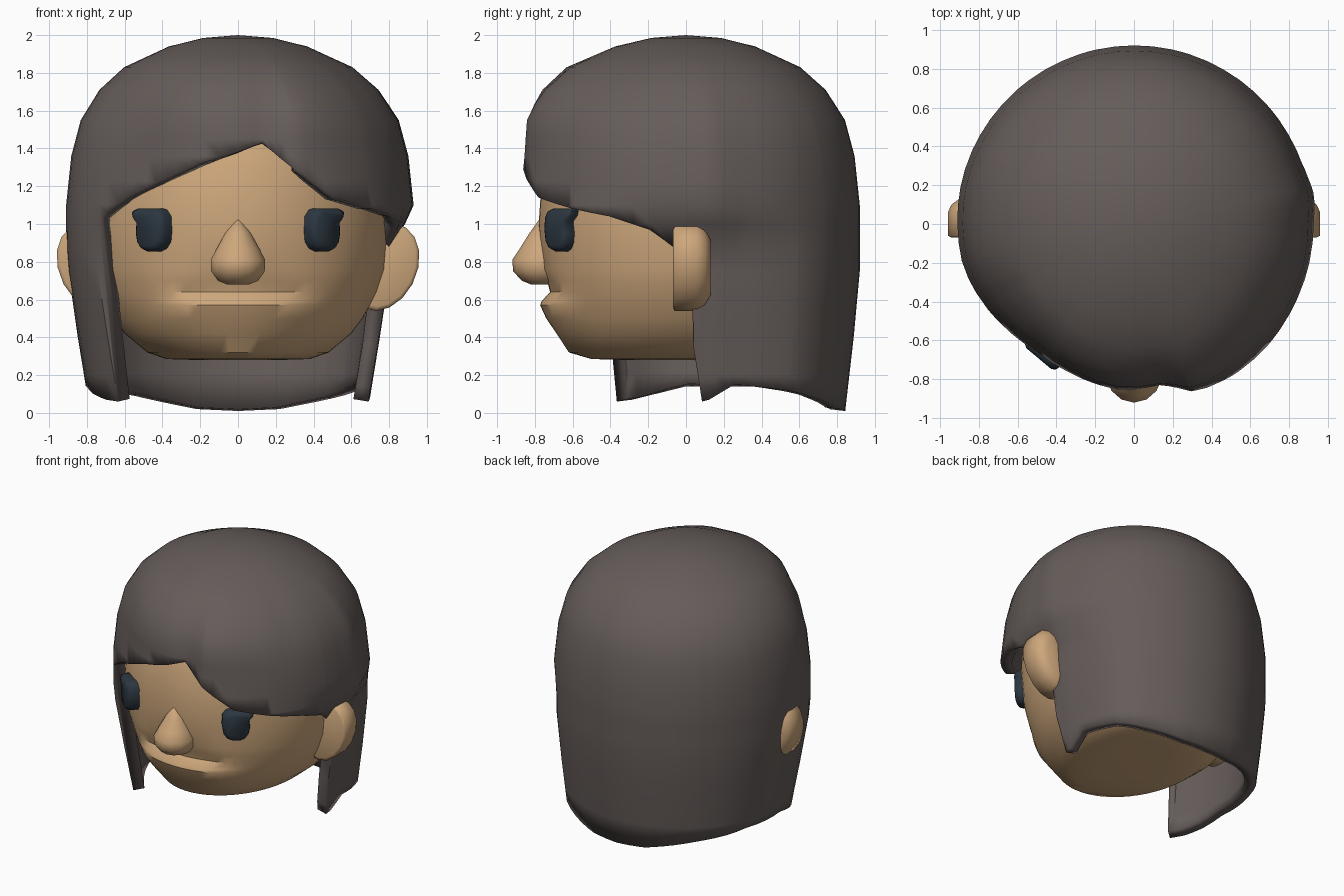
import bpy, bmesh
from math import sin, cos, pi, radians
from mathutils import Vector

cube = bpy.data.objects.get("Cube")
if cube:
    bpy.data.objects.remove(cube)


def material(name, rgb):
    m = bpy.data.materials.new(name)
    m.use_nodes = True
    m.diffuse_color = (*rgb, 1)
    m.node_tree.nodes["Principled BSDF"].inputs["Base Color"].default_value = (*rgb, 1)
    return m


hair_mat = material("dark brown hair", (0.13, 0.108, 0.101))
skin_mat = material("tan skin", (0.61, 0.385, 0.2))
eye_mat = material("blue black eye", (0.025, 0.038, 0.052))


def interp(table, t):
    """Linear lookup in a sorted list of (key, value)."""
    if t <= table[0][0]:
        return table[0][1]
    for (a, u), (b, v) in zip(table, table[1:]):
        if t <= b:
            return u + (v - u) * (t - a) / (b - a)
    return table[-1][1]


def finish(name, bm, mat, angle=40):
    bmesh.ops.remove_doubles(bm, verts=bm.verts, dist=0.0005)
    bmesh.ops.recalc_face_normals(bm, faces=bm.faces)
    me = bpy.data.meshes.new(name)
    bm.to_mesh(me)
    bm.free()
    me.materials.append(mat)
    ob = bpy.data.objects.new(name, me)
    bpy.context.collection.objects.link(ob)
    bpy.ops.object.select_all(action='DESELECT')
    ob.select_set(True)
    bpy.context.view_layer.objects.active = ob
    bpy.ops.object.shade_smooth_by_angle(angle=radians(angle))
    return ob


def loft(name, rings, mat, angle=40):
    """Skin closed rings of points and cap both ends."""
    bm = bmesh.new()
    loops = [[bm.verts.new(p) for p in ring] for ring in rings]
    n = len(loops[0])
    for lo, hi in zip(loops, loops[1:]):
        for i in range(n):
            j = (i + 1) % n
            bm.faces.new((lo[i], lo[j], hi[j], hi[i]))
    bm.faces.new(loops[0])
    bm.faces.new(loops[-1])
    return finish(name, bm, mat, angle)


def ellipse(n, rx, ry):
    return [(rx * sin(2 * pi * i / n), -ry * cos(2 * pi * i / n)) for i in range(n)]


# Head: stacked ellipses, with a sloping ledge over the lip that widens downwards
head_rows = [  # height, half width, half depth, lip push, lip half width
    (0.28, 0.22, 0.3, 0, 1), (0.285, 0.38, 0.5, 0, 1), (0.32, 0.48, 0.62, 0, 1),
    (0.42, 0.6, 0.685, 0, 1), (0.5, 0.66, 0.715, 0.025, 0.5), (0.57, 0.7, 0.735, 0.037, 0.46),
    (0.59, 0.71, 0.74, 0.025, 0.44), (0.64, 0.735, 0.745, -0.025, 0.4),
    (0.7, 0.755, 0.755, -0.02, 0.31), (0.76, 0.775, 0.762, 0, 1),
    (1.0, 0.795, 0.78, 0, 1), (1.3, 0.77, 0.76, 0, 1), (1.55, 0.65, 0.65, 0, 1),
    (1.75, 0.42, 0.42, 0, 1), (1.82, 0.15, 0.15, 0, 1)]
rings = []
for z, rx, ry, push, width in head_rows:
    ring = []
    for x, y in ellipse(64, rx, ry):
        w = min(1, max(0, 2.5 * (1 - abs(x) / width))) if y < 0 else 0
        ring.append((x, y - push * w, z))
    rings.append(ring)
loft("head", rings, skin_mat, 40)

# Nose: soft teardrop
nose_rows = [(0.68, 0.06, 0.06), (0.7, 0.11, 0.11), (0.75, 0.145, 0.155),
             (0.81, 0.148, 0.16), (0.87, 0.115, 0.12), (0.95, 0.07, 0.07), (1.02, 0.015, 0.02)]
loft("nose", [[(x, y - 0.76, z) for x, y in ellipse(14, rx, ry)]
              for z, rx, ry in nose_rows], skin_mat, 60)

# Ears lean outwards at the top; eyes are thick plates with a lash; both mirrored
ear_rows = [(-0.07, 0.9), (-0.06, 1), (0.06, 1), (0.1, 0.9), (0.13, 0.68)]
eye_rows = [(-0.06, 1), (0.02, 1), (0.045, 0.92), (0.058, 0.75)]
eye_outline = [(-.08, .105), (-.05, .113), (.08, .113), (.115, .1), (.11, .075), (.08, .045),
               (.085, -.02), (.075, -.07), (.05, -.103), (.02, -.115), (-.04, -.115),
               (-.075, -.1), (-.1, -.065), (-.11, 0), (-.105, .07)]
for side, label in ((1, "left"), (-1, "right")):
    loft(label + "_ear", [[(side * (0.775 + k * (x + 0.2 * z)), y, 0.77 + k * z)
                           for x, z in ellipse(16, 0.18, 0.23)] for y, k in ear_rows], skin_mat, 75)

    tilt = radians(40)
    out = Vector((side * sin(tilt), -cos(tilt), 0))
    along = Vector((side * cos(tilt), sin(tilt), 0))
    centre = Vector((side * 0.452, -0.65, 0.97))
    loft(label + "_eye", [[centre + out * d + along * u * k + Vector((0, 0, v * k))
                           for u, v in eye_outline] for d, k in eye_rows], eye_mat, 60)

# Hair: polar shell; angle is measured from the front towards +x
hem = [(-180, .01), (-165, .02), (-140, .09), (-115, .14), (-90, .14), (-78, .1),
       (-68, .07), (-60, .06), (-58, 1.03), (-45, 1.14), (-31, 1.22), (-14, 1.32),
       (0, 1.38), (9, 1.43), (19, 1.29), (33, 1.14), (50, 1.08), (64, 1.04), (77, .97),
       (86, .87), (92, .85), (93, .35), (97, .06), (100, .07), (110, .15), (130, .12),
       (143, .08), (165, .02), (180, .01)]
girth = [(-180, .92), (-105, .915), (-90, .91), (-76, .907), (-61, .875), (-50, .85), (-37, .835),
         (-24, .85), (-5, .885), (4, .875), (10, .87), (15, .9), (20, .94), (34, .935), (64, .925),
         (90, .925), (99, .94), (110, .92), (180, .92)]
outline = [(0, .915), (.4, .965), (.75, 1), (1.1, 1), (1.36, .97), (1.55, .915),
           (1.71, .805), (1.83, .66), (1.94, .4), (1.985, .2), (2, 0)]
levels = [1.985, 1.94, 1.89, 1.83, 1.77, 1.71, 1.63, 1.55, 1.45, 1.36, 1.23, 1.1,
          1.0, .87, .75, .55, .4, .2, 0]


def hair_point(deg, z):
    g = interp(girth, deg)
    blend = min(1, max(0, (1.95 - z) / 0.35))     # the parting fades out at the crown
    r = (0.915 + (g - 0.915) * blend) * interp(outline, z)
    # fuller brow above the fringe
    brow = interp([(-60, 0), (-25, 1), (25, 1), (60, 0)], deg)
    r *= 1 + 0.06 * brow * interp([(1.36, 0), (1.62, 1), (1.85, 1), (2, 0)], z)
    # tuck behind the left ear, and narrow the right lock towards its tip
    ear_tuck = interp([(60, 0), (78, 1), (98, 1), (135, 0)], deg)
    r *= 1 - 0.14 * ear_tuck * interp([(.06, 1.4), (.55, 1.1), (.87, 1), (1.07, 0)], z)
    lock_tuck = interp([(-125, 0), (-90, .7), (-60, 1), (-50, 0)], deg)
    r *= 1 - 0.09 * lock_tuck * interp([(0.06, 1), (0.9, 0)], z)
    a = radians(deg)
    return (r * sin(a), -r * cos(a), z)


angles = sorted(set(range(-180, 180, 6)) | {int(a) for a, _ in hem[:-1]} | {4, 15})
bm = bmesh.new()
crown = bm.verts.new((0, 0, 2))
columns = []
for deg in angles:
    low = interp(hem, deg)
    column = []
    for z in levels:
        if column and column[-1].co.z <= low + 0.02:
            column.append(column[-1])
        else:
            z = low if z < low + 0.02 else z
            column.append(bm.verts.new(hair_point(deg, z)))
    # finish exactly on the hem
    column[-1].co = hair_point(deg, low)
    columns.append(column)
for c, d in zip(columns, columns[1:] + columns[:1]):
    bm.faces.new((crown, c[0], d[0]))
    for i in range(len(levels) - 1):
        corners = list(dict.fromkeys((c[i], c[i + 1], d[i + 1], d[i])))
        if len(corners) > 2:
            bm.faces.new(corners)
hair = finish("hair", bm, hair_mat, 45)
shell = hair.modifiers.new("thickness", 'SOLIDIFY')
shell.thickness = 0.08
shell.offset = -1
